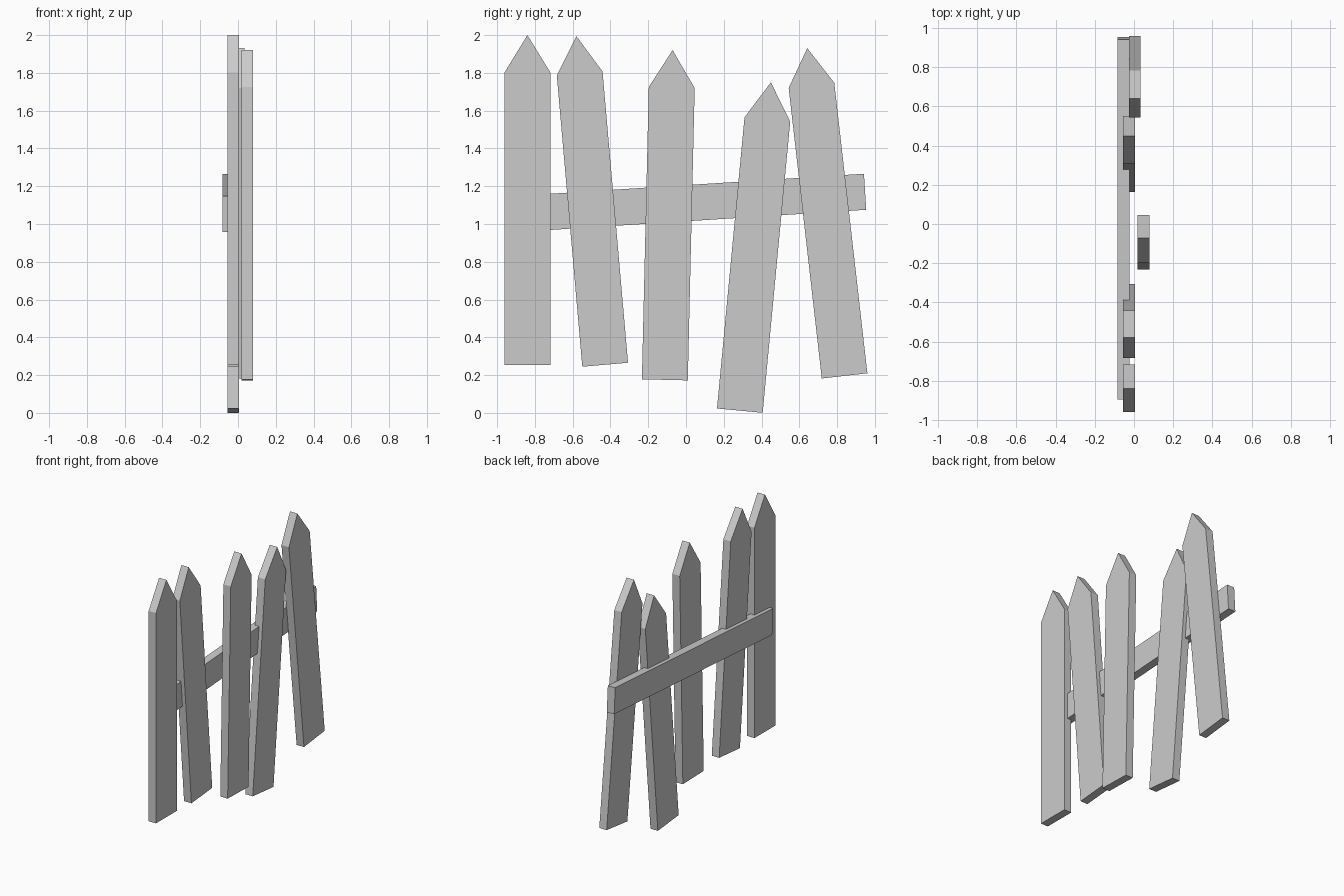
import bpy, math

if "Cube" in bpy.data.objects:
    bpy.data.objects.remove(bpy.data.objects["Cube"])

THICK = 0.06


def slab(name, profile, location, tilt):
    """Extrude a (y, z) outline along x, then tilt it about the x axis."""
    n = len(profile)
    verts = [(x, y, z) for x in (-THICK / 2, THICK / 2) for y, z in profile]
    faces = [tuple(reversed(range(n))), tuple(range(n, 2 * n))]
    faces += [(i, (i + 1) % n, n + (i + 1) % n, n + i) for i in range(n)]
    mesh = bpy.data.meshes.new(name)
    mesh.from_pydata(verts, [], faces)
    obj = bpy.data.objects.new(name, mesh)
    obj.location = location
    obj.rotation_euler.x = math.radians(tilt)
    bpy.context.collection.objects.link(obj)
    return obj


# Pointed pickets: centre of the bottom edge (x, y, z) and sideways lean
W = 0.1215
picket = [(-W, 0), (W, 0), (W, 1.548), (0, 1.746), (-W, 1.548)]
pickets = [
    ((-0.025, -0.8395, 0.254), 0),
    ((-0.025, -0.428, 0.255), 5.0),
    ((0.049, -0.112, 0.175), -1.35),
    ((-0.025, 0.285, 0.012), -5.4),
    ((0.004, 0.8395, 0.196), 6.5),
]
for i, (loc, lean) in enumerate(pickets, 1):
    slab(f"picket_{i}", picket, loc, lean)

# Cross rail behind the pickets, sloping slightly
L, H = 0.921, 0.0955
slab("cross_rail", [(-L, -H), (L, -H), (L, H), (-L, H)], (-0.053, 0.029, 1.112), 3.65)
